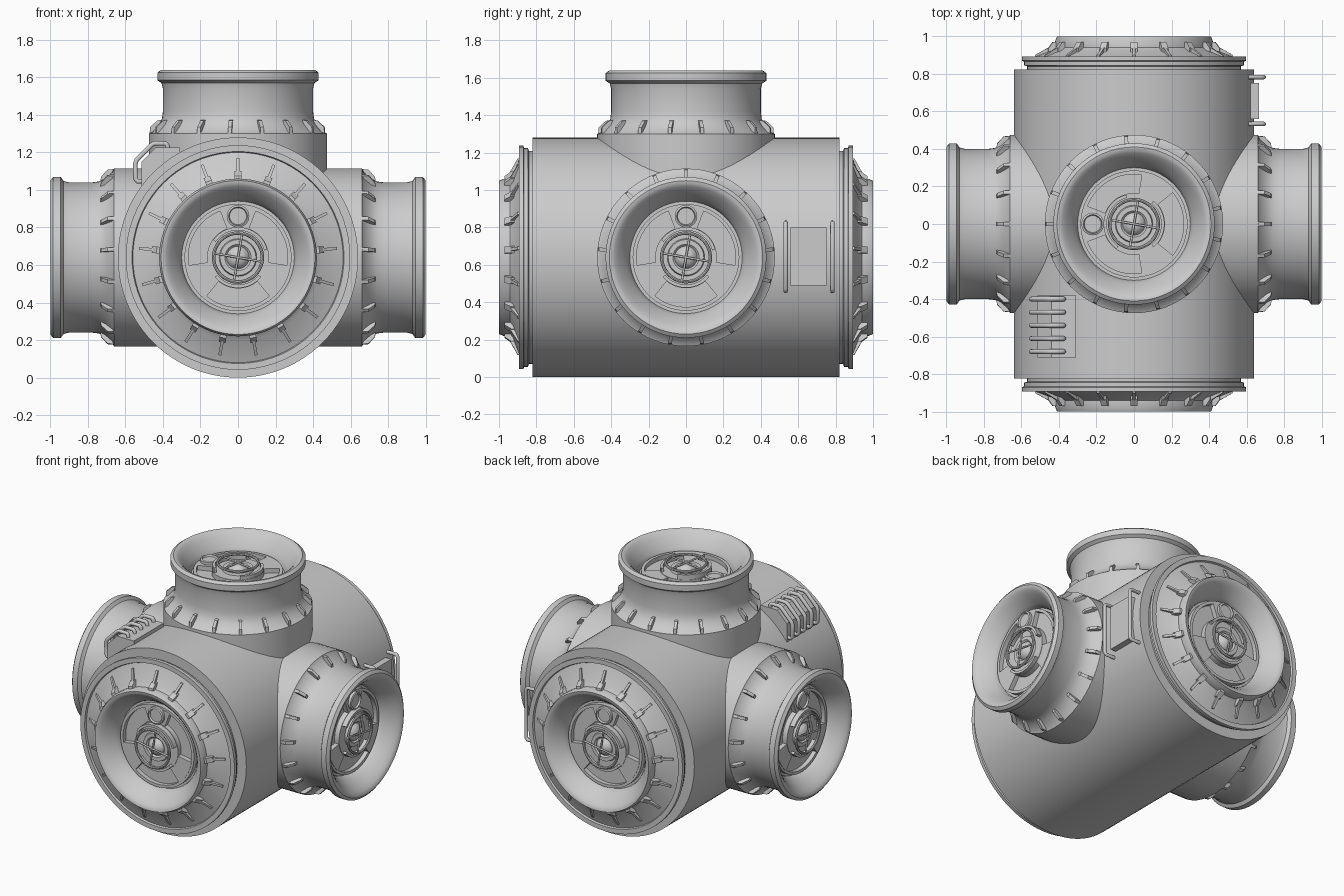
import bpy, bmesh
from math import pi, sin, cos, radians
from mathutils import Matrix, Vector

if "Cube" in bpy.data.objects:
    bpy.data.objects.remove(bpy.data.objects["Cube"])

C = Vector((0, 0, 0.64))   # centre of the node
FINS = 17


def finish(name, bm, mat=Matrix.Identity(4), smooth=True):
    bmesh.ops.remove_doubles(bm, verts=bm.verts, dist=1e-5)
    bmesh.ops.transform(bm, matrix=mat, verts=bm.verts)
    bmesh.ops.recalc_face_normals(bm, faces=bm.faces)
    me = bpy.data.meshes.new(name)
    bm.to_mesh(me)
    bm.free()
    ob = bpy.data.objects.new(name, me)
    bpy.context.collection.objects.link(ob)
    if smooth:
        bpy.ops.object.select_all(action='DESELECT')
        ob.select_set(True)
        bpy.context.view_layer.objects.active = ob
        bpy.ops.object.shade_smooth_by_angle(angle=radians(32))
    return ob


def lathe(bm, profile, n=72, at=(0, 0)):
    """Spin (radius, height) points round local z."""
    rings = [[bm.verts.new((at[0] + r * cos(2 * pi * i / n), at[1] + r * sin(2 * pi * i / n), z))
              for i in range(n)] if r > 0 else [bm.verts.new((at[0], at[1], z))] for r, z in profile]
    for a, b in zip(rings, rings[1:]):
        for i in range(n):
            j = (i + 1) % n
            if len(a) == 1:
                bm.faces.new((a[0], b[i], b[j]))
            elif len(b) == 1:
                bm.faces.new((a[i], a[j], b[0]))
            else:
                bm.faces.new((a[i], a[j], b[j], b[i]))


def prism(bm, poly, t, mat):
    """Extrude an (x, z) polygon by t along y, centred."""
    a = [bm.verts.new(mat @ Vector((x, -t / 2, z))) for x, z in poly]
    b = [bm.verts.new(mat @ Vector((x, t / 2, z))) for x, z in poly]
    bm.faces.new(a)
    bm.faces.new(b[::-1])
    for i in range(len(a)):
        j = (i + 1) % len(a)
        bm.faces.new((a[i], a[j], b[j], b[i]))


def sector(bm, r0, r1, mid, span, z0, z1, n=10):
    """Solid ring segment."""
    rows = []
    for i in range(n + 1):
        t = radians(mid - span / 2 + span * i / n)
        rows.append([bm.verts.new((r * cos(t), r * sin(t), z))
                     for r, z in ((r0, z0), (r1, z0), (r1, z1), (r0, z1))])
    for a, b in zip(rows, rows[1:]):
        for k in range(4):
            m = (k + 1) % 4
            bm.faces.new((a[k], a[m], b[m], b[k]))
    bm.faces.new(rows[0])
    bm.faces.new(rows[-1][::-1])


def rod(name, pts, r, mat=Matrix.Identity(4)):
    cu = bpy.data.curves.new(name, 'CURVE')
    cu.dimensions = '3D'
    cu.bevel_depth = r
    cu.bevel_resolution = 3
    cu.use_fill_caps = True
    sp = cu.splines.new('POLY')
    sp.points.add(len(pts) - 1)
    for p, co in zip(sp.points, pts):
        p.co = (*co, 1)
    ob = bpy.data.objects.new(name, cu)
    ob.matrix_world = mat
    bpy.context.collection.objects.link(ob)
    return ob


# shared funnel from the lip into the hatch recess
FUNNEL = [(0.41, 1.0), (0.395, 0.998), (0.38, 0.988), (0.36, 0.968), (0.335, 0.935),
          (0.315, 0.905), (0.305, 0.885), (0.30, 0.86), (0.285, 0.86)]
# outside of the radial necks and of the two end caps
NECK = [(0.475, 0.38), (0.475, 0.66), (0.455, 0.67), (0.42, 0.71), (0.405, 0.74), (0.40, 0.78),
        (0.40, 0.90), (0.408, 0.93), (0.43, 0.945), (0.43, 0.985)]
CAP = [(0.57, 0.80), (0.57, 0.84), (0.585, 0.845), (0.585, 0.865), (0.598, 0.87), (0.598, 0.893),
       (0.565, 0.893), (0.56, 0.88), (0.44, 0.925), (0.42, 0.94), (0.42, 0.975)]
HATCH = [(0.285, 0.86), (0.285, 0.895), (0.265, 0.895), (0.265, 0.865), (0.165, 0.865),
         (0.165, 0.90), (0.10, 0.90), (0.095, 0.915), (0.07, 0.915), (0.06, 0.905),
         (0.05, 0.92), (0.03, 0.935), (0, 0.94)]


def port(label, axis, up, outer, is_cap):
    axis, up = Vector(axis), Vector(up)
    M = Matrix((up.cross(axis), up, axis)).transposed().to_4x4()
    M.translation = C
    # neck or end cap with funnel
    bm = bmesh.new()
    lathe(bm, outer + FUNNEL)
    finish(label + "_port_shell", bm, M)
    # hatch with three arms and a round window
    bm = bmesh.new()
    lathe(bm, HATCH)
    for a in (90, 210, 330):
        sector(bm, 0.16, 0.27, a, 42, 0.862, 0.897)
    lathe(bm, [(0.06, 0.88), (0.06, 0.915), (0.05, 0.92), (0.045, 0.908), (0, 0.908)], 32, (0, 0.22))
    sector(bm, 0.145, 0.162, 80, 130, 0.89, 0.935, 20)
    sector(bm, 0.145, 0.162, 270, 100, 0.89, 0.925, 20)
    finish(label + "_hatch", bm, M)
    # handwheel
    bm = bmesh.new()
    lathe(bm, [(0.13 + 0.009 * cos(k * pi / 4), 0.945 + 0.009 * sin(k * pi / 4)) for k in range(9)], 48)
    finish(label + "_handwheel", bm, M)
    for k in range(2):
        t = radians(-10 + 90 * k)
        d = Vector((cos(t), sin(t), 0)) * 0.14
        z = Vector((0, 0, 0.945))
        rod(label + "_wheel_bar", [z - d, z + d], 0.006, M)
    # ring of guide fins
    bm = bmesh.new()
    for i in range(FINS):
        R = Matrix.Rotation(pi / 2 + 2 * pi * i / FINS, 4, 'Z')
        if is_cap:
            prism(bm, [(0.40, 0.89), (0.53, 0.875), (0.53, 0.9), (0.44, 0.95), (0.40, 0.95)], 0.016, R)
            prism(bm, [(0.40, 0.905), (0.46, 0.9), (0.46, 0.935), (0.435, 0.97), (0.40, 0.972)], 0.036, R)
        else:
            prism(bm, [(0.39, 0.65), (0.472, 0.65), (0.468, 0.695), (0.43, 0.73), (0.39, 0.735)], 0.02, R)
    finish(label + "_fins", bm, M, False)


# main barrel along y
bm = bmesh.new()
lathe(bm, [(0, -0.822), (0.64, -0.822), (0.64, 0.822), (0, 0.822)], 96)
finish("main_barrel", bm, Matrix.Translation(C) @ Matrix.Rotation(pi / 2, 4, 'X'))

# five docking ports
port("front", (0, -1, 0), (0, 0, 1), CAP, True)
port("back", (0, 1, 0), (0, 0, 1), CAP, True)
port("right", (1, 0, 0), (0, 0, 1), NECK, False)
port("left", (-1, 0, 0), (0, 0, 1), NECK, False)
port("top", (0, 0, 1), (-1, 0, 0), NECK, False)

# equipment box on the right side with two grab rails
bm = bmesh.new()
prism(bm, [(0.58, 0.49), (0.665, 0.49), (0.665, 0.80), (0.58, 0.80)], 0.19,
      Matrix.Translation((0, 0.655, 0)))
finish("side_box", bm, smooth=False)
for y in (0.533, 0.783):
    rod("side_rail", [(0.58, y, 0.46), (0.68, y, 0.46), (0.692, y, 0.475), (0.692, y, 0.81),
                      (0.68, y, 0.825), (0.58, y, 0.825)], 0.012)

# equipment box on the upper left shoulder with five rungs
bm = bmesh.new()
prism(bm, [(-0.31, 1.1), (-0.31, 1.225), (-0.44, 1.225), (-0.515, 1.15), (-0.515, 1.0)], 0.33,
      Matrix.Translation((0, -0.547, 0)))
finish("shoulder_box", bm, smooth=False)
for i in range(5):
    y = -0.40 - 0.07 * i
    rod("shoulder_rung", [(-0.49, y, 1.045), (-0.535, y, 1.045), (-0.547, y, 1.06), (-0.547, y, 1.14),
                          (-0.54, y, 1.16), (-0.46, y, 1.24), (-0.445, y, 1.248), (-0.385, y, 1.248),
                          (-0.375, y, 1.235), (-0.375, y, 1.18)], 0.013)
